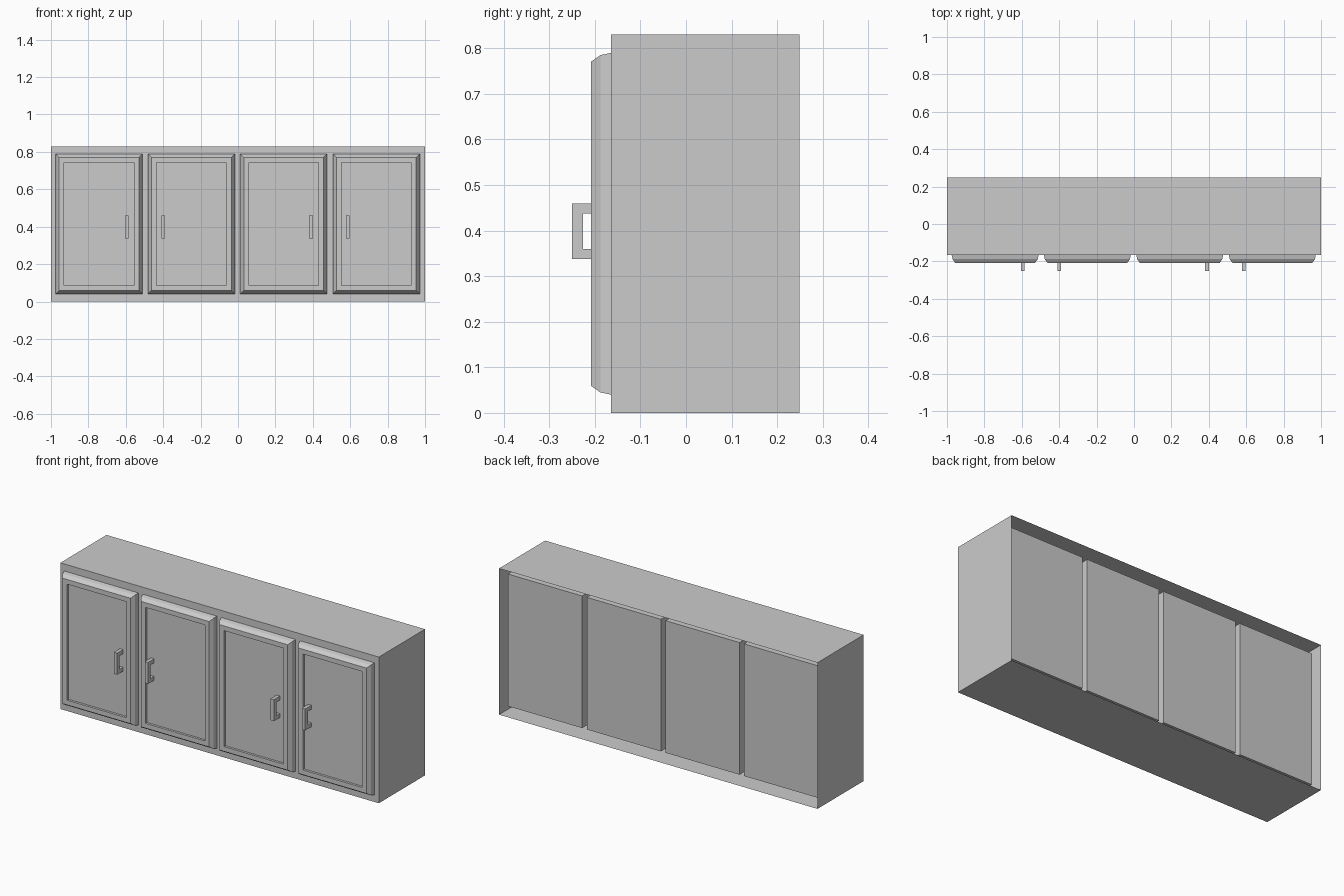
import bpy, bmesh

if "Cube" in bpy.data.objects:
    bpy.data.objects.remove(bpy.data.objects["Cube"])

FRONT, BACK, HEIGHT = -0.165, 0.249, 0.83
DOOR_Z = (0.04, 0.79)
DOOR_W = 0.465


def finish(name, bm):
    bmesh.ops.recalc_face_normals(bm, faces=bm.faces)
    mesh = bpy.data.meshes.new(name)
    bm.to_mesh(mesh)
    bm.free()
    obj = bpy.data.objects.new(name, mesh)
    bpy.context.collection.objects.link(obj)
    return obj


def ring_solid(name, x0, x1, z0, z1, rings, cap_start=True):
    """Rectangular rings of (inset, y), joined from back to front."""
    bm = bmesh.new()
    loops = []
    for i, y in rings:
        loops.append([bm.verts.new(p) for p in (
            (x0 + i, y, z0 + i), (x1 - i, y, z0 + i),
            (x1 - i, y, z1 - i), (x0 + i, y, z1 - i))])
    for a, b in zip(loops, loops[1:]):
        for k in range(4):
            n = (k + 1) % 4
            bm.faces.new((a[k], a[n], b[n], b[k]))
    if cap_start:
        bm.faces.new(loops[0][::-1])
    bm.faces.new(loops[-1])
    return finish(name, bm)


def handle(name, x):
    """C-shaped pull: side profile extruded across its width."""
    profile = [(-0.194, 0.338), (-0.25, 0.338), (-0.25, 0.46), (-0.194, 0.46),
               (-0.194, 0.437), (-0.226, 0.437), (-0.226, 0.36), (-0.194, 0.36)]
    bm = bmesh.new()
    face = bm.faces.new([bm.verts.new((x - 0.01, y, z)) for y, z in profile])
    ext = bmesh.ops.extrude_face_region(bm, geom=[face], use_keep_orig=True)
    verts = [v for v in ext["geom"] if isinstance(v, bmesh.types.BMVert)]
    bmesh.ops.translate(bm, vec=(0.02, 0, 0), verts=verts)
    finish(name, bm)


# Cabinet shell, thin walls, open at the back
ring_solid("cabinet_shell", -1, 1, 0, HEIGHT, [(0, BACK), (0, FRONT)], cap_start=False)

# Deep door blocks with rounded front edge and a recessed panel
door_rings = [(0, 0.208), (0, FRONT), (0.005, -0.188), (0.019, -0.208),
              (0.046, -0.208), (0.046, -0.205), (0.048, -0.195)]
door_rings = [(0, 0.208), (0, FRONT), (0.005, -0.188), (0.019, -0.208),
              (0.046, -0.208), (0.046, -0.195)]
starts = (-0.975, -0.482, 0.012, 0.507)
handles = (-0.595, -0.40, 0.39, 0.587)
for n, (x, hx) in enumerate(zip(starts, handles), 1):
    ring_solid(f"door_{n}", x, x + DOOR_W, *DOOR_Z, door_rings)
    handle(f"door_handle_{n}", hx)
